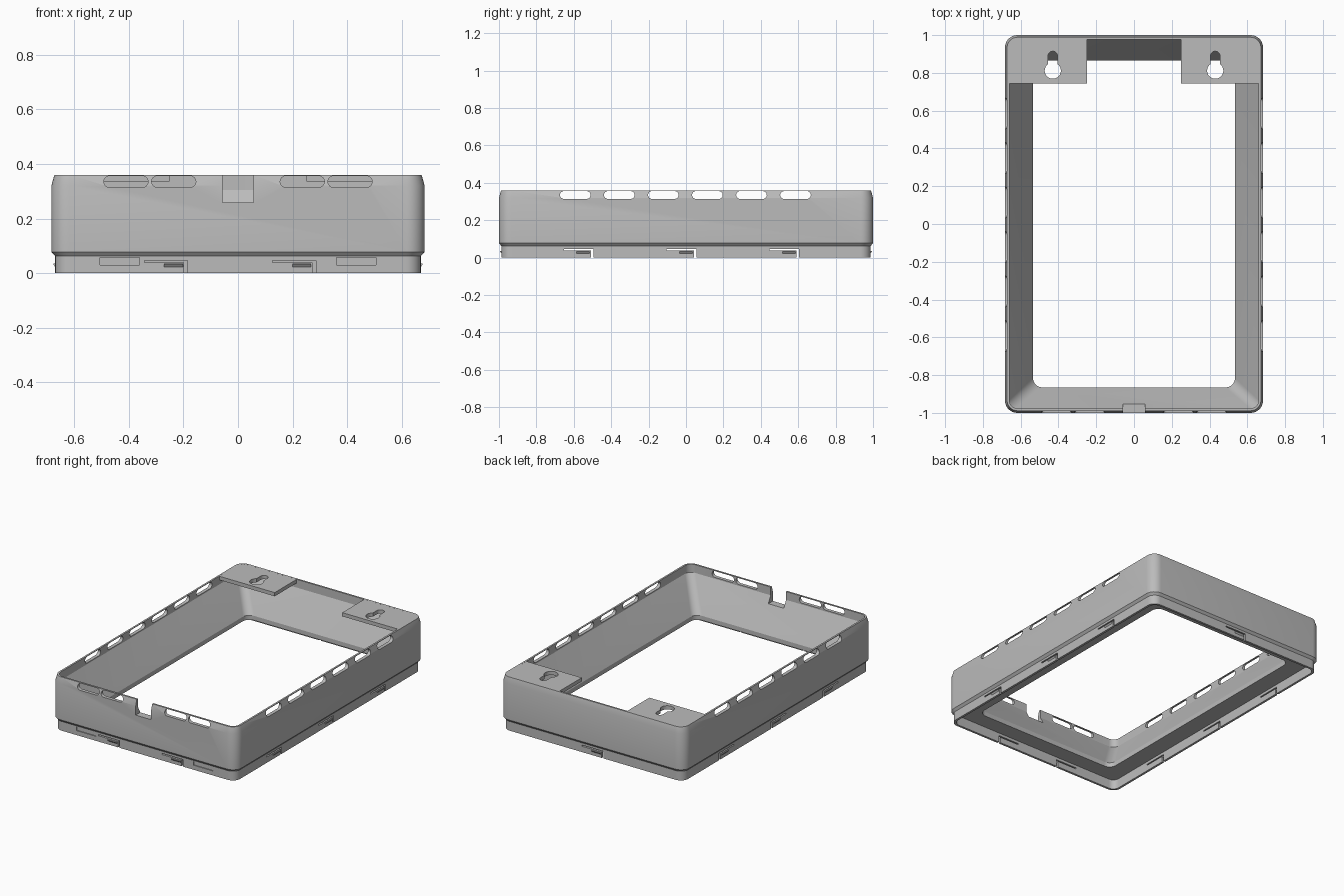
import bpy, bmesh, math

if "Cube" in bpy.data.objects:
    bpy.data.objects.remove(bpy.data.objects["Cube"])

grey = bpy.data.materials.new("plain grey")
grey.diffuse_color = (0.5, 0.5, 0.5, 1)
grey.use_nodes = True
grey.node_tree.nodes["Principled BSDF"].inputs["Base Color"].default_value = grey.diffuse_color


def finish(bm, name):
    bmesh.ops.recalc_face_normals(bm, faces=bm.faces[:])
    me = bpy.data.meshes.new(name)
    bm.to_mesh(me)
    bm.free()
    ob = bpy.data.objects.new(name, me)
    bpy.context.collection.objects.link(ob)
    me.materials.append(grey)
    return ob


def arc(cx, cy, r, a0, a1, n):
    return [(cx + r * math.cos(math.radians(a0 + (a1 - a0) * i / n)),
             cy + r * math.sin(math.radians(a0 + (a1 - a0) * i / n))) for i in range(n + 1)]


def rounded_rect(hx, hy, r, n=8):
    pts = []
    for k, (sx, sy) in enumerate([(1, 1), (-1, 1), (-1, -1), (1, -1)]):
        pts += arc(sx * (hx - r), sy * (hy - r), r, 90 * k, 90 * k + 90, n)
    return pts


def rect(a0, a1, b0, b1):
    return [(a0, b0), (a1, b0), (a1, b1), (a0, b1)]


def capsule(c, z, half, r):
    return arc(c + half - r, z, r, -90, 90, 8) + arc(c - half + r, z, r, 90, 270, 8)


def prism(bm, pts, axis, lo, hi):
    """Extrude a 2D outline along the given axis."""
    put = {"x": lambda a, b, t: (t, a, b), "y": lambda a, b, t: (a, t, b),
           "z": lambda a, b, t: (a, b, t)}[axis]
    low = [bm.verts.new(put(a, b, lo)) for a, b in pts]
    top = [bm.verts.new(put(a, b, hi)) for a, b in pts]
    bm.faces.new(low)
    bm.faces.new(top)
    for i in range(len(pts)):
        j = (i + 1) % len(pts)
        bm.faces.new((low[i], low[j], top[j], top[i]))


def cut(target, cutter):
    mod = target.modifiers.new("cut", "BOOLEAN")
    mod.operation, mod.solver, mod.object = "DIFFERENCE", "EXACT", cutter
    bpy.context.view_layer.objects.active = target
    bpy.ops.object.modifier_apply(modifier="cut")


def smooth(ob):
    bpy.ops.object.select_all(action="DESELECT")
    ob.select_set(True)
    bpy.context.view_layer.objects.active = ob
    bpy.ops.object.shade_smooth_by_angle(angle=math.radians(25))


# frame: closed cross-section swept round a rounded rectangle (hx, hy, radius, z)
section = [(.669, .987, .055, 0), (.669, .987, .055, .062), (.683, 1.0, .065, .078),
           (.683, 1.0, .065, .32), (.672, .989, .056, .36), (.660, .977, .045, .36),
           (.660, .977, .045, .305), (.535, .865, .05, .095), (.535, .865, .05, .065),
           (.654, .972, .042, .065), (.654, .972, .042, 0)]
bm = bmesh.new()
rings = [[bm.verts.new((x, y, z)) for x, y in rounded_rect(hx, hy, r)] for hx, hy, r, z in section]
for k, ring in enumerate(rings):
    nxt = rings[(k + 1) % len(rings)]
    for i in range(len(ring)):
        j = (i + 1) % len(ring)
        bm.faces.new((ring[i], ring[j], nxt[j], nxt[i]))
frame = finish(bm, "frame")

# first cutter: vents, cable notch, latch gaps and shallow pockets
bm = bmesh.new()
for i in range(6):
    prism(bm, capsule(-.592 + .2355 * i, .335, .082, .021), "x", -.8, .8)
for s in (-1, 1):
    for c in (.235, .41):
        prism(bm, capsule(s * c, .335, .081, .021), "y", -1.1, -.9)
    prism(bm, rect(s * .4325 - .0725, s * .4325 + .0725, .03, .057), "y", -1.1, -.981)
prism(bm, rect(-.057, .057, .258, .5), "y", -1.1, -.88)
side_ends, front_ends, back_end = (-.495, .055, .605), (-.185, .285), -.08
for e in side_ends:
    prism(bm, rect(e - .013, e, -.1, .047), "x", -.8, .8)
for e in front_ends:
    prism(bm, rect(e - .013, e, -.1, .047), "y", -1.1, -.9)
prism(bm, rect(back_end, back_end + .013, -.1, .047), "y", .9, 1.1)
gap_cutter = finish(bm, "gap_cutter")

# second cutter: long slits above the latch tongues
bm = bmesh.new()
for e in side_ends:
    prism(bm, rect(e - .158, e - .005, .039, .047), "x", -.8, .8)
for e in front_ends:
    prism(bm, rect(e - .158, e - .005, .039, .047), "y", -1.1, -.9)
prism(bm, rect(back_end + .005, back_end + .158, .039, .047), "y", .9, 1.1)
slit_cutter = finish(bm, "slit_cutter")

for c in (gap_cutter, slit_cutter):
    cut(frame, c)
smooth(frame)

# latch bumps: small wedges with a sloping underside
bm = bmesh.new()


def wedge(d):
    return [(d * .65 / .65, .02), (d, .035), (d + math.copysign(.009, d), .035),
            (d + math.copysign(.009, d), .032)]


for e in side_ends:
    for s in (-1, 1):
        prism(bm, wedge(s * .667), "y", e - .09, e - .02)
for e in front_ends:
    prism(bm, wedge(-.985), "x", e - .085, e - .017)
prism(bm, wedge(.985), "x", back_end + .017, back_end + .085)
finish(bm, "latch_bumps")

# keyhole mounting plates in the two back corners
for s, side in ((-1, "left"), (1, "right")):
    bm = bmesh.new()
    outline = [(.25, .745), (.663, .745)] + arc(.615, .93, .048, 0, 90, 8) + [(.25, .978)]
    prism(bm, [(s * x, y) for x, y in outline], "z", .335, .3598)
    plate = finish(bm, side + "_mounting_plate")
    bm = bmesh.new()
    prism(bm, arc(s * .43, .812, .043, 0, 345, 23), "z", .2, .5)
    hole = finish(bm, side + "_hole_cutter")
    bm = bmesh.new()
    prism(bm, [(s * .43 - .025, .82), (s * .43 + .025, .82)] + arc(s * .43, .89, .025, 0, 180, 10),
          "z", .2, .5)
    slot = finish(bm, side + "_slot_cutter")
    for c in (hole, slot):
        cut(plate, c)
        bpy.data.objects.remove(c)
    smooth(plate)

for c in (gap_cutter, slit_cutter):
    bpy.data.objects.remove(c)
